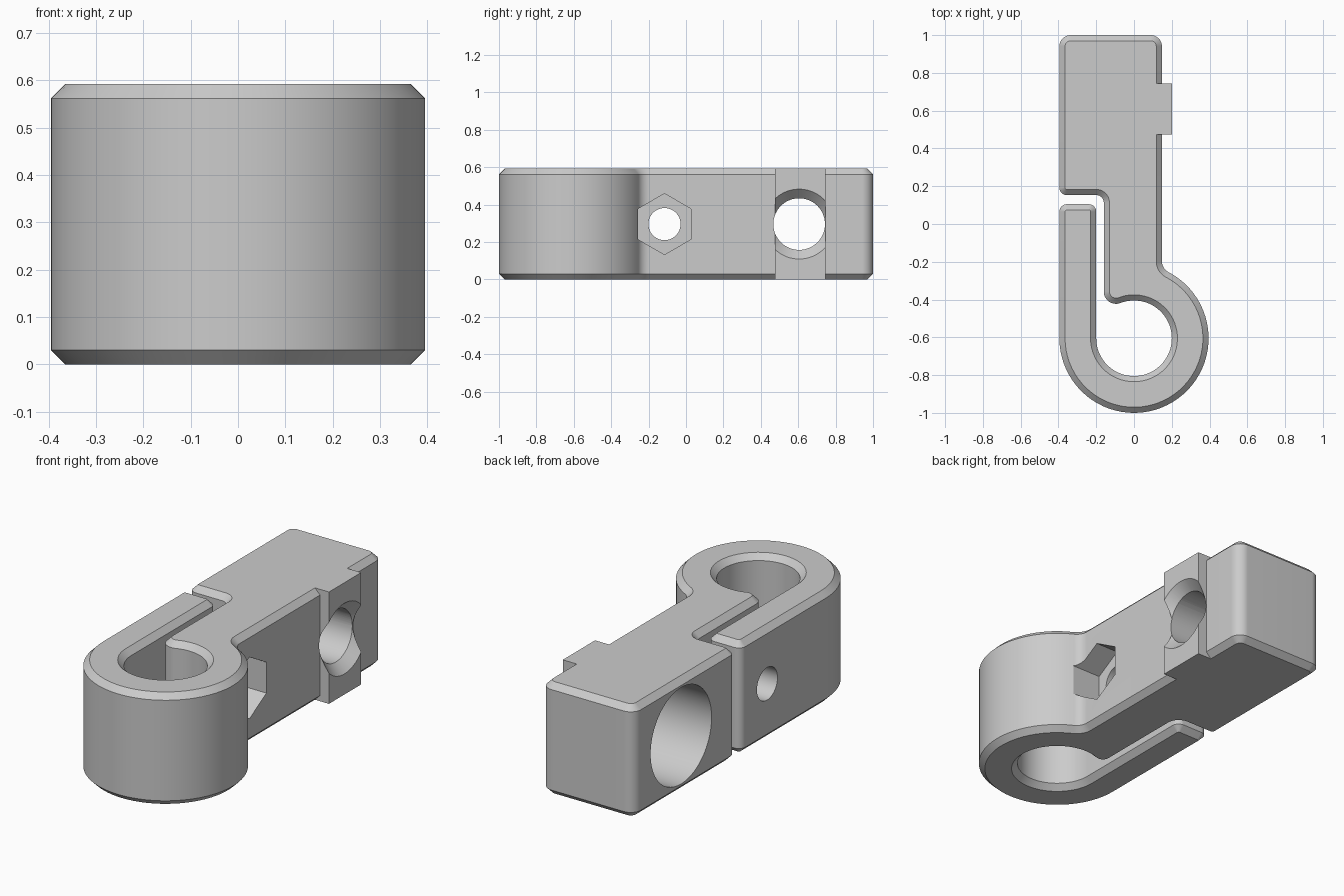
import bpy, bmesh, math
from mathutils import Vector, Matrix

cube = bpy.data.objects.get("Cube")
if cube:
    bpy.data.objects.remove(cube, do_unlink=True)

HEIGHT, CHAMFER, HEAD_Y = 0.592, 0.03, -0.605
MID = HEIGHT / 2

grey = bpy.data.materials.new("plain grey")
grey.use_nodes = True
grey.diffuse_color = (0.6, 0.6, 0.6, 1)
grey.node_tree.nodes["Principled BSDF"].inputs["Base Color"].default_value = (0.6, 0.6, 0.6, 1)


def arc(cx, cy, r, a0, a1):
    n = max(4, round(abs(a1 - a0) / 5))
    angles = [math.radians(a0 + (a1 - a0) * i / n) for i in range(n + 1)]
    return [Vector((cx + r * math.cos(a), cy + r * math.sin(a))) for a in angles]


def inset(points, d):
    """Mitred inward offset of a counter-clockwise outline."""
    result = []
    for i, p in enumerate(points):
        e0 = (p - points[i - 1]).normalized()
        e1 = (points[(i + 1) % len(points)] - p).normalized()
        n0, n1 = Vector((-e0.y, e0.x)), Vector((-e1.y, e1.x))
        result.append(p + (n0 + n1) * d / (1 + n0.dot(n1)))
    return result


def make_object(name, bm):
    bmesh.ops.recalc_face_normals(bm, faces=bm.faces[:])
    mesh = bpy.data.meshes.new(name)
    bm.to_mesh(mesh)
    bm.free()
    mesh.materials.append(grey)
    obj = bpy.data.objects.new(name, mesh)
    bpy.context.collection.objects.link(obj)
    return obj


def rod(name, x0, x1, r0, r1, y, sides=72):
    """Cylinder, cone or prism along x, with radius r0 at x0 and r1 at x1."""
    bm = bmesh.new()
    turn = Matrix.Translation(((x0 + x1) / 2, y, MID)) @ Matrix.Rotation(math.pi / 2, 4, 'Y')
    if sides == 6:
        turn = turn @ Matrix.Rotation(math.pi / 2, 4, 'Z')
    bmesh.ops.create_cone(bm, cap_ends=True, segments=sides, radius1=r0, radius2=r1,
                          depth=x1 - x0, matrix=turn)
    return make_object(name, bm)


def combine(target, tool, operation):
    mod = target.modifiers.new(tool.name, 'BOOLEAN')
    mod.operation, mod.solver, mod.object = operation, 'EXACT', tool
    tool.hide_render = True
    bpy.context.view_layer.objects.active = target
    bpy.ops.object.modifier_apply(modifier=mod.name)
    bpy.data.objects.remove(tool, do_unlink=True)


# Outline: block, slot, neck, rod hole, clamp arm and round head in one loop
lip_h = math.sqrt(0.265 ** 2 - 0.095 ** 2)
lip_a = math.degrees(math.atan2(lip_h, -0.095))
fil_h = math.sqrt(0.46 ** 2 - 0.213 ** 2)
fil_a = math.degrees(math.atan2(fil_h, 0.213))
loop = (arc(0.088, 0.94, 0.06, 0, 90)                              # block corners
        + arc(-0.335, 0.94, 0.06, 90, 180)
        + arc(-0.355, 0.193, 0.04, 180, 270)
        + arc(-0.20, 0.113, 0.04, 90, 0)                           # slot corner
        + arc(-0.095, HEAD_Y + lip_h, 0.065, 180, 180 + lip_a)     # neck lip
        + arc(0, HEAD_Y, 0.2, lip_a, -180)                         # rod hole
        + arc(-0.24, 0.065, 0.04, 0, 90)                           # arm tip
        + arc(-0.355, 0.065, 0.04, 90, 180)
        + arc(0, HEAD_Y, 0.395, 180, 360 + fil_a)                  # round head
        + arc(0.213, HEAD_Y + fil_h, 0.065, 180 + fil_a, 180))     # neck fillet
outline = [p for i, p in enumerate(loop) if (p - loop[i - 1]).length > 1e-4]

# Clamp body with chamfered top and bottom edges
bm = bmesh.new()
small = inset(outline, CHAMFER)
layers = [(small, 0), (outline, CHAMFER), (outline, HEIGHT - CHAMFER), (small, HEIGHT)]
rings = [[bm.verts.new((p.x, p.y, z)) for p in pts] for pts, z in layers]
for low, high in zip(rings, rings[1:]):
    for i in range(len(low)):
        bm.faces.new((low[i - 1], low[i], high[i], high[i - 1]))
bm.faces.new(rings[0][::-1])
bm.faces.new(rings[-1])
body = make_object("clamp_body", bm)

# Full-height locating key on the side of the block
bm = bmesh.new()
bmesh.ops.create_cube(bm, size=1, matrix=Matrix.Translation((0.14, 0.61, MID))
                      @ Matrix.Diagonal((0.12, 0.27, HEIGHT, 1)))
combine(body, make_object("locating_key", bm), 'UNION')

# Large bolt: shank hole, head counterbore, flare through the key
combine(body, rod("bolt_hole", -0.3, 0.3, 0.138, 0.138, 0.605), 'DIFFERENCE')
combine(body, rod("bolt_counterbore", -0.5, -0.05, 0.255, 0.255, 0.605), 'DIFFERENCE')
combine(body, rod("bolt_flare", 0.149, 0.249, 0.138, 0.234, 0.605), 'DIFFERENCE')

# Pinch screw: hole through arm and neck, hexagonal nut pocket
combine(body, rod("screw_hole", -0.5, 0.3, 0.086, 0.086, -0.115, 48), 'DIFFERENCE')
combine(body, rod("nut_pocket", 0.015, 0.3, 0.163, 0.163, -0.115, 6), 'DIFFERENCE')

bpy.ops.object.select_all(action='DESELECT')
body.select_set(True)
bpy.context.view_layer.objects.active = body
bpy.ops.object.shade_smooth_by_angle(angle=math.radians(25))
